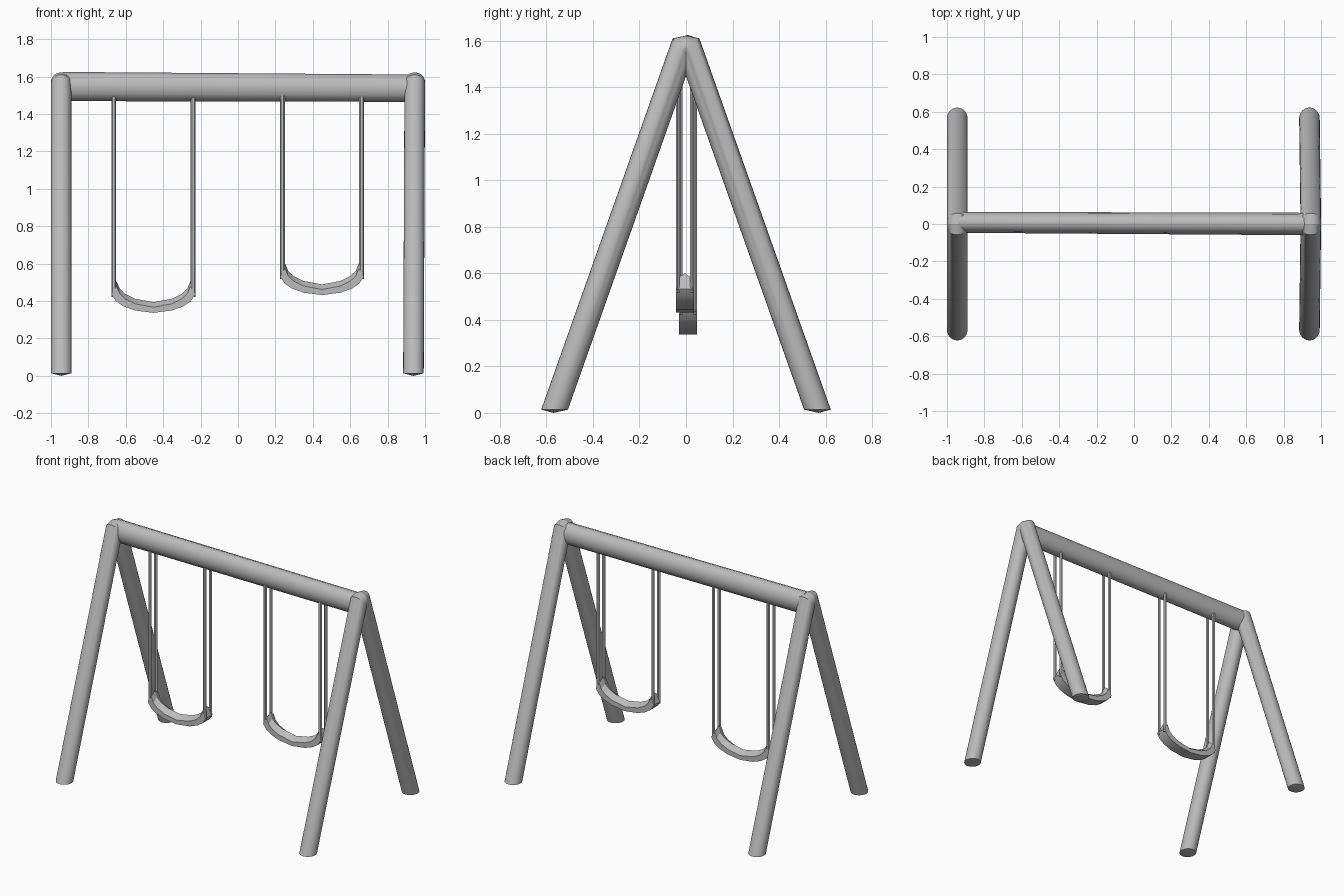
import bpy, bmesh
from math import sin, cos, pi, radians

old = bpy.data.objects.get("Cube")
if old:
    bpy.data.objects.remove(old, do_unlink=True)

grey = bpy.data.materials.new("plain grey")
grey.use_nodes = True
GREY = (0.5, 0.5, 0.5, 1)
grey.diffuse_color = GREY
grey.node_tree.nodes["Principled BSDF"].inputs["Base Color"].default_value = GREY


def loft(name, rings, start_cap=True, end_cap=True, tip=None, angle=40):
    """Skin a list of equal closed rings; tip makes the first cap a shallow cone."""
    bm = bmesh.new()
    rows = [[bm.verts.new(p) for p in ring] for ring in rings]
    n = len(rows[0])
    for a, b in zip(rows, rows[1:]):
        for i in range(n):
            j = (i + 1) % n
            bm.faces.new((a[i], a[j], b[j], b[i]))
    if tip:
        t = bm.verts.new(tip)
        for i in range(n):
            bm.faces.new((rows[0][i], t, rows[0][(i + 1) % n]))
    elif start_cap:
        bm.faces.new(rows[0][::-1])
    if end_cap:
        bm.faces.new(rows[-1])
    bmesh.ops.remove_doubles(bm, verts=bm.verts, dist=0.0002)
    bmesh.ops.recalc_face_normals(bm, faces=bm.faces)
    mesh = bpy.data.meshes.new(name)
    bm.to_mesh(mesh)
    bm.free()
    mesh.materials.append(grey)
    obj = bpy.data.objects.new(name, mesh)
    bpy.context.collection.objects.link(obj)
    bpy.ops.object.select_all(action='DESELECT')
    obj.select_set(True)
    bpy.context.view_layer.objects.active = obj
    bpy.ops.object.shade_smooth_by_angle(angle=radians(angle))
    return obj


# Legs: leaning tubes mitred at the middle, with a rounded cap on top
SIDES, R, HALF, SLOPE, FOOT = 24, 0.055, 0.0575, 0.354, 0.57


def leg(name, x_top, x_foot, side):
    foot, shoulder, ridge = [], [], []
    for i in range(SIDES):
        a = 2 * pi * i / SIDES
        dx, out = R * cos(a), HALF * sin(a)
        mitre = (FOOT + out) / SLOPE
        cap = 1.56 + 0.05 * abs(sin(a))
        z = min(mitre, cap)
        foot.append((x_foot + dx, side * (FOOT + out - SLOPE * 0.014), 0.014))
        shoulder.append((x_top + dx, side * (FOOT + out - SLOPE * z), z))
        ridge.append((x_top + dx, 0, min(mitre, cap + 0.012)))
    loft(name, [foot, shoulder, ridge], end_cap=False, tip=(x_foot, side * FOOT, 0))


for side, where in ((-1, "front"), (1, "back")):
    leg(where + "_right_leg", -0.945, -0.945, side)
    leg(where + "_left_leg", 0.945, 0.938, side)


# Top beam: oval bar, slightly tapered towards the left end
def oval(x, y, z, ry, rz, n=12):
    return [(x, y + ry * cos(2 * pi * i / n), z + rz * sin(2 * pi * i / n)) for i in range(n)]


loft("top_beam", [oval(-0.935, 0.009, 1.547, 0.056, 0.078),
                  oval(0.935, 0, 1.538, 0.06, 0.073)])

# Swings: curved sling seats with a raised middle, each on four ropes
HALF_SEAT = [(0, 0), (0.1, 0.013), (0.16, 0.035), (0.2, 0.062), (0.224, 0.1)]


def swing(name, cx, cy, z):
    profile = [(-x, h) for x, h in HALF_SEAT[:0:-1]] + HALF_SEAT
    rings = []
    for x, h in profile:
        t = abs(x) / 0.224
        inner = x * (1 - 0.12 * t ** 2)
        lift = h + 0.03 + 0.012 * t
        rings.append([(cx + x, cy - 0.039, z + h), (cx + x, cy + 0.039, z + h),
                      (cx + inner, cy + 0.039, z + lift),
                      (cx + inner, cy, z + lift + 0.027),
                      (cx + inner, cy - 0.039, z + lift)])
    loft(name + "_seat", rings, angle=25)
    for sx in (-1, 1):
        for sy in (-1, 1):
            x, y = cx + sx * 0.212, cy + sy * 0.031
            ends = [[(x + 0.013 * cos(k * pi / 3), y + 0.009 * sin(k * pi / 3), h)
                     for k in range(6)] for h in (z + 0.085, 1.5)]
            loft("%s_%s_%s_rope" % (name, "front" if sy < 0 else "back",
                                    "right" if sx < 0 else "left"), ends)


swing("right_swing", -0.452, 0.008, 0.337)
swing("left_swing", 0.449, -0.005, 0.432)
